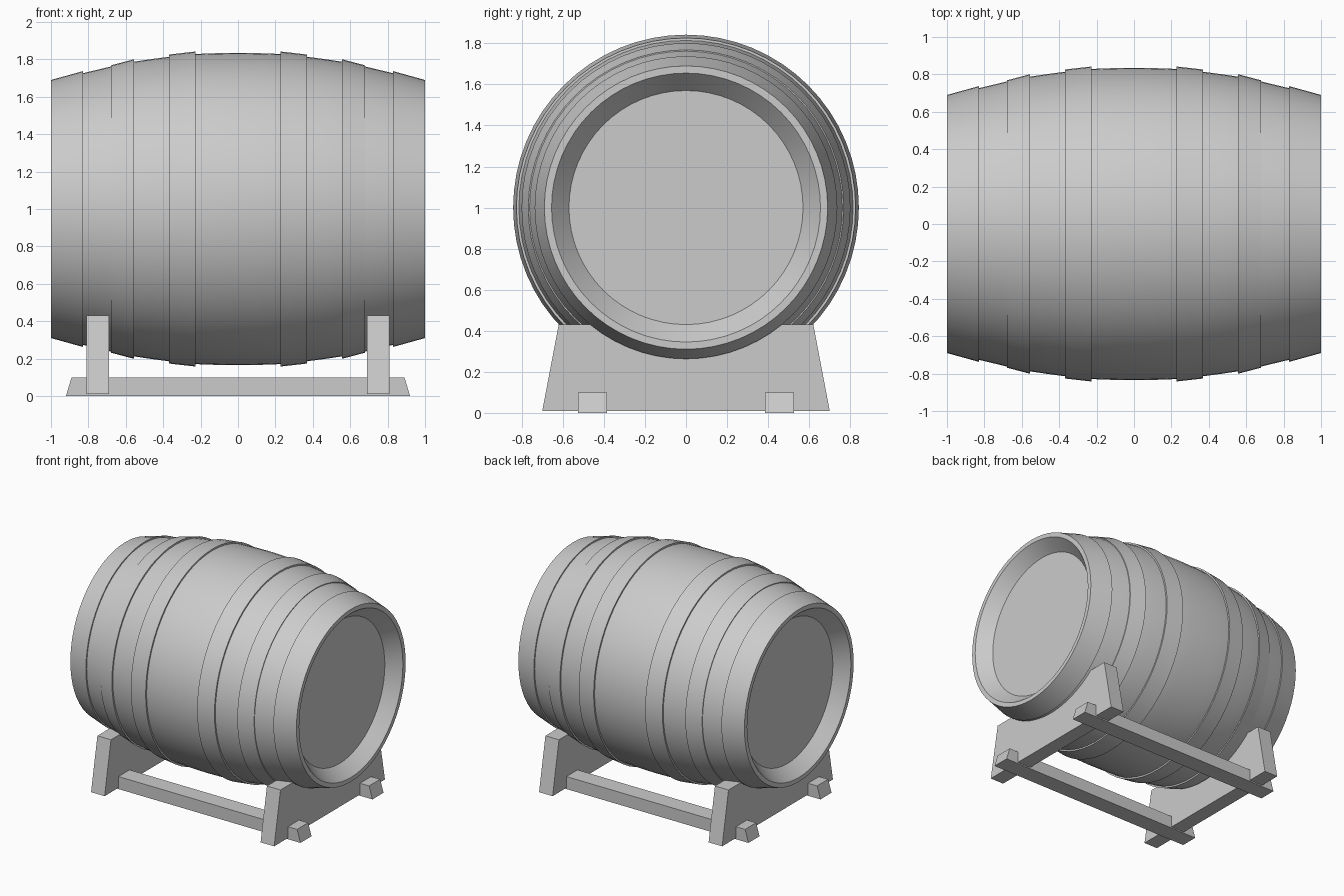
import bpy, bmesh, math

SEGMENTS = 64
AXIS_Z = 1.0

cube = bpy.data.objects.get("Cube")
if cube:
    bpy.data.objects.remove(cube, do_unlink=True)

grey = bpy.data.materials.new("plain grey")
grey.use_nodes = True
colour = (0.6, 0.6, 0.6, 1)
grey.diffuse_color = colour
grey.node_tree.nodes["Principled BSDF"].inputs["Base Color"].default_value = colour


def finish(name, bm, smooth=False):
    bmesh.ops.recalc_face_normals(bm, faces=bm.faces)
    mesh = bpy.data.meshes.new(name)
    bm.to_mesh(mesh)
    bm.free()
    mesh.materials.append(grey)
    obj = bpy.data.objects.new(name, mesh)
    bpy.context.collection.objects.link(obj)
    if smooth:
        bpy.ops.object.select_all(action='DESELECT')
        bpy.context.view_layer.objects.active = obj
        obj.select_set(True)
        bpy.ops.object.shade_smooth_by_angle(angle=math.radians(25))
    return obj


def revolve(name, profile, closed=False):
    """Turn (x, radius) points around the barrel axis."""
    bm = bmesh.new()
    rings = []
    for x, r in profile:
        angles = [2 * math.pi * i / SEGMENTS for i in range(SEGMENTS)]
        rings.append([bm.verts.new((x, r * math.sin(a), AXIS_Z + r * math.cos(a)))
                      for a in angles])
    pairs = list(zip(rings, rings[1:]))
    if closed:
        pairs.append((rings[-1], rings[0]))
    for a, b in pairs:
        for i in range(SEGMENTS):
            j = (i + 1) % SEGMENTS
            bm.faces.new((a[i], a[j], b[j], b[i]))
    if not closed:
        bm.faces.new(rings[0])
        bm.faces.new(rings[-1])
    return finish(name, bm, smooth=True)


def prism(name, outline, axis, low, high):
    """Extrude an outline along x or y; outline points are (other axis, z)."""
    bm = bmesh.new()

    def place(p, d):
        return (d, p[0], p[1]) if axis == "x" else (p[0], d, p[1])
    ends = [[bm.verts.new(place(p, d)) for p in outline] for d in (low, high)]
    for end in ends:
        bm.faces.new(end)
    for i in range(len(outline)):
        j = (i + 1) % len(outline)
        bm.faces.new((ends[0][i], ends[0][j], ends[1][j], ends[1][i]))
    return finish(name, bm)


# Bulging stave body with a recessed head and bevelled rim at each end
half = [(0, .835), (.12, .833), (.23, .829), (.37, .814), (.46, .802), (.555, .788),
        (.68, .762), (.83, .726), (1, .683), (1, .655), (.9, .57)]
revolve("barrel_body", [(-x, r) for x, r in reversed(half[1:])] + half)

# Three metal hoops on each side
hoops = {"bilge": ((.228, .842), (.37, .826)),
         "quarter": ((.555, .801), (.68, .768)),
         "end": ((.83, .737), (1, .69))}
for label, (inner, outer) in hoops.items():
    for side, s in (("left", 1), ("right", -1)):
        section = [inner, outer, (outer[0], outer[1] - .03), (inner[0], inner[1] - .03)]
        revolve(f"{label}_hoop_{side}", [(s * x, r) for x, r in section], closed=True)

# Tapered cradle boards with a curved saddle
SADDLE = .735
BOARD_TOP = .43
reach = math.acos((AXIS_Z - BOARD_TOP) / SADDLE)
arc = [(SADDLE * math.sin(a), AXIS_Z - SADDLE * math.cos(a))
       for a in (reach * (1 - i / 12) for i in range(25))]
board = [(-.7, .01), (.7, .01), (.62, BOARD_TOP)] + arc + [(-.62, BOARD_TOP)]
for side, s in (("left", 1), ("right", -1)):
    prism(f"cradle_board_{side}", board, "x", s * .69, s * .81)

# Two long runners with sloping ends
runner = [(-.92, 0), (.92, 0), (.89, .1), (-.89, .1)]
for side, s in (("back", 1), ("front", -1)):
    prism(f"runner_{side}", runner, "y", s * .385, s * .525)
